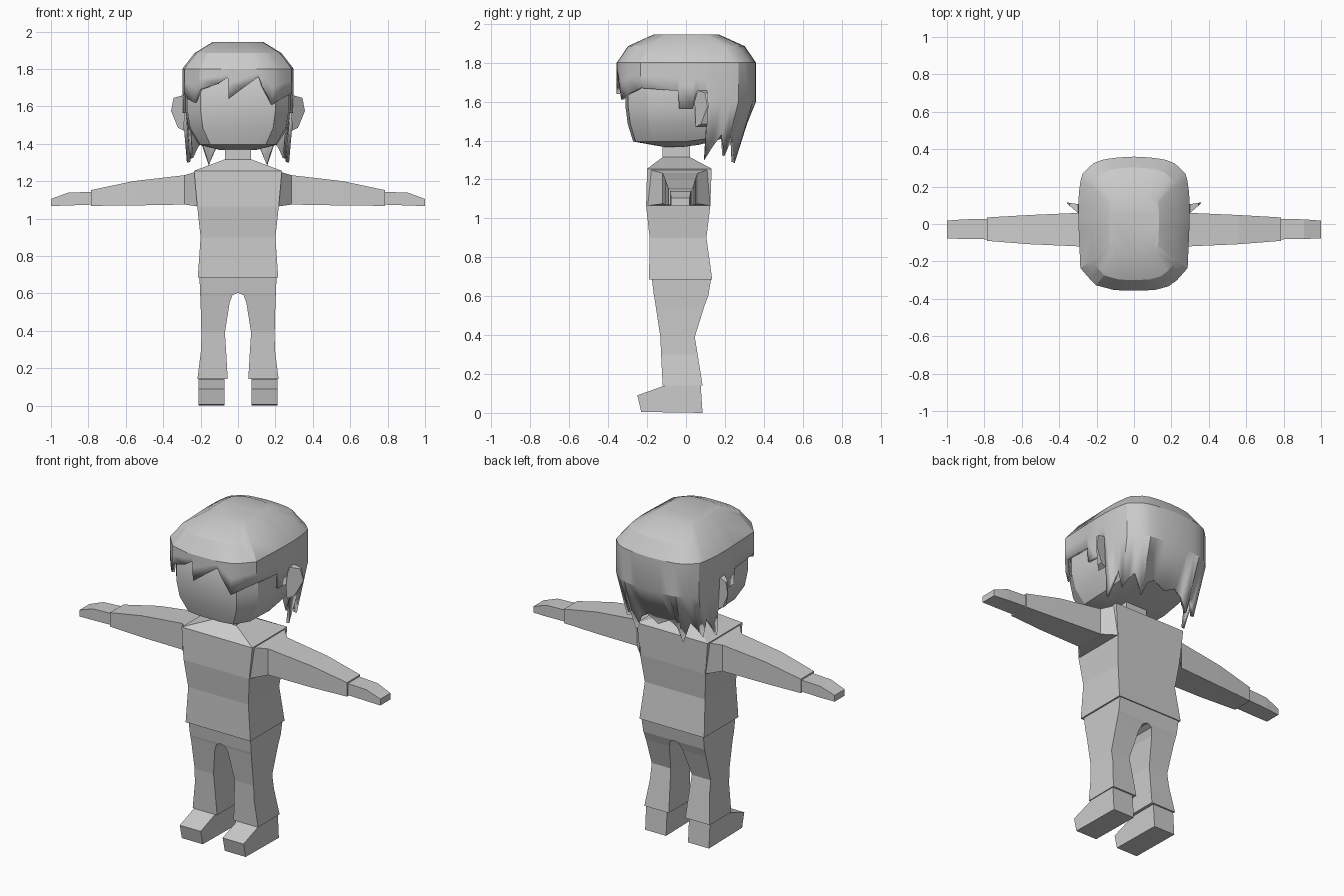
import bpy, bmesh, math

if "Cube" in bpy.data.objects:
    bpy.data.objects.remove(bpy.data.objects["Cube"])

grey = bpy.data.materials.new("plain grey")
grey.diffuse_color = (0.6, 0.6, 0.6, 1)
grey.use_nodes = True
grey.node_tree.nodes["Principled BSDF"].inputs["Base Color"].default_value = grey.diffuse_color


def loft(name, rings, caps=(True, True), mirror=False, smooth=False):
    """Skin a list of closed rings, optionally with an x-mirrored copy."""
    bm = bmesh.new()
    for s in ((1, -1) if mirror else (1,)):
        vs = [[bm.verts.new((s * x, y, z)) for x, y, z in r] for r in rings]
        n = len(rings[0])
        for a, b in zip(vs, vs[1:]):
            for i in range(n):
                j = (i + 1) % n
                bm.faces.new((a[i], a[j], b[j], b[i]))
        if caps[0]:
            bm.faces.new(vs[0][::-1])
        if caps[1]:
            bm.faces.new(vs[-1])
    bmesh.ops.remove_doubles(bm, verts=bm.verts, dist=0.0005)
    bmesh.ops.recalc_face_normals(bm, faces=bm.faces)
    me = bpy.data.meshes.new(name)
    bm.to_mesh(me)
    bm.free()
    ob = bpy.data.objects.new(name, me)
    bpy.context.collection.objects.link(ob)
    me.materials.append(grey)
    if smooth:
        bpy.context.view_layer.objects.active = ob
        ob.select_set(True)
        bpy.ops.object.shade_smooth_by_angle(angle=math.radians(25))
        ob.select_set(False)
    return ob


def rect_z(x0, x1, y0, y1, z):
    return [(x0, y0, z), (x1, y0, z), (x1, y1, z), (x0, y1, z)]


def rect_x(x, y0, y1, z0, z1):
    return [(x, y0, z0), (x, y1, z0), (x, y1, z1), (x, y0, z1)]


# shirt body and neck
loft("shirt", [rect_z(-w, w, y0, y1, z) for w, y0, y1, z in (
    (.215, -.19, .135, .685), (.2, -.187, .105, .9), (.218, -.205, .125, 1.065),
    (.235, -.2, .132, 1.255), (.075, -.12, .02, 1.315))])
loft("neck", [rect_z(-.07, .07, -.12, .02, z) for z in (1.29, 1.40)])

# sleeves flare out of the shirt, hands sit just inside the cuffs
loft("sleeve", [rect_x(*r) for r in (
    (.215, -.2, .127, 1.065, 1.254), (.285, -.12, .06, 1.075, 1.232),
    (.56, -.108, .048, 1.07, 1.2), (.787, -.09, .035, 1.068, 1.152))], mirror=True)
loft("hand", [rect_x(*r) for r in (
    (.77, -.082, .028, 1.075, 1.144), (.91, -.08, .025, 1.07, 1.138),
    (1.0, -.077, .018, 1.067, 1.105))], mirror=True)

# trouser legs: inner x, outer x, back y, front y, height
loft("trouser_leg", [rect_z(*r) for r in (
    (.055, .217, -.12, .085, .142), (.064, .197, -.128, .06, .3),
    (.07, .196, -.132, .045, .39), (.045, .2, -.156, .095, .55),
    (.03, .202, -.162, .11, .59), (.0, .203, -.165, .115, .603),
    (.0, .206, -.176, .13, .695))], mirror=True)

# shoes: side profile pushed across the foot
shoe = [(-.23, .005), (.085, 0), (.075, .15), (-.11, .15), (-.11, .14), (-.25, .09)]
loft("shoe", [[(x, y, z) for y, z in shoe] for x in (.073, .212)], mirror=True)

# head: rounded-square rings; x scale, y scale, y shift, height
half = [(.1, -.312), (.2, -.298), (.272, -.2), (.282, 0), (.27, .2), (.18, .295)]
outline = half + [(-x, y) for x, y in half[::-1]]
loft("head", [[(x * sx, y * sy + dy, z + max(0, y * sy) * .13)
               for x, y in outline] for sx, sy, dy, z in (
    (.35, .3, -.02, 1.367), (.74, .87, 0, 1.395), (.94, .96, 0, 1.485),
    (1, 1, 0, 1.58), (1, 1, 0, 1.7), (.9, .9, 0, 1.8), (.6, .6, 0, 1.87))], smooth=True)

# ears: thin wedges swept backwards
ear = [(.0, 1.47), (.45, 1.485), (1, 1.575), (.8, 1.645), (.15, 1.658), (-.1, 1.6)]
loft("ear", [[(.29 + .068 * t, .05 + .06 * t + d * (1.1 - t), z) for t, z in ear]
             for d in (0, .05)], mirror=True)

# hair: columns of outline x, y and the height where the lock ends
fringe = [(-.27, -.255, 1.64), (-.235, -.295, 1.62), (-.205, -.327, 1.69),
          (-.11, -.352, 1.72), (-.055, -.356, 1.755), (-.05, -.356, 1.64),
          (.03, -.356, 1.70), (.11, -.353, 1.758), (.13, -.348, 1.71),
          (.185, -.333, 1.61), (.23, -.3, 1.64), (.27, -.255, 1.66)]
side = [(.287, -.235, 1.67), (.295, -.04, 1.655), (.296, -.036, 1.565),
        (.298, .035, 1.565), (.298, .05, 1.64), (.298, .105, 1.64),
        (.298, .112, 1.56), (.297, .13, 1.3), (.293, .18, 1.36),
        (.285, .235, 1.43), (.275, .27, 1.32), (.245, .3, 1.37), (.215, .325, 1.41),
        (.17, .343, 1.285), (.13, .35, 1.37), (.08, .356, 1.40)]
columns = fringe + side + [(0, .36, 1.36)] + [(-x, y, z) for x, y, z in side[::-1]]


def tapered(x, y, z):
    """Pull lock ends in towards the neck."""
    t = min(max((1.58 - z) / .18, 0), 1)
    return (x * (1 - .08 * t), y * (1 - .27 * t), z)


hair_rings = [[(x * sx, y * sy, z) for x, y, _ in columns]
              for sx, sy, z in ((.45, .47, 1.945), (.78, .84, 1.885), (1, 1, 1.8))]
hair_rings.append([(x, y, max(1.6, (1.8 + zb) / 2) if zb > 1.5 else 1.6)
                   for x, y, zb in columns])
hair_rings.append([tapered(*c) for c in columns])
hair = loft("hair", hair_rings, caps=(True, False), smooth=True)
shell = hair.modifiers.new("thickness", 'SOLIDIFY')
shell.thickness = .018
shell.offset = -1
